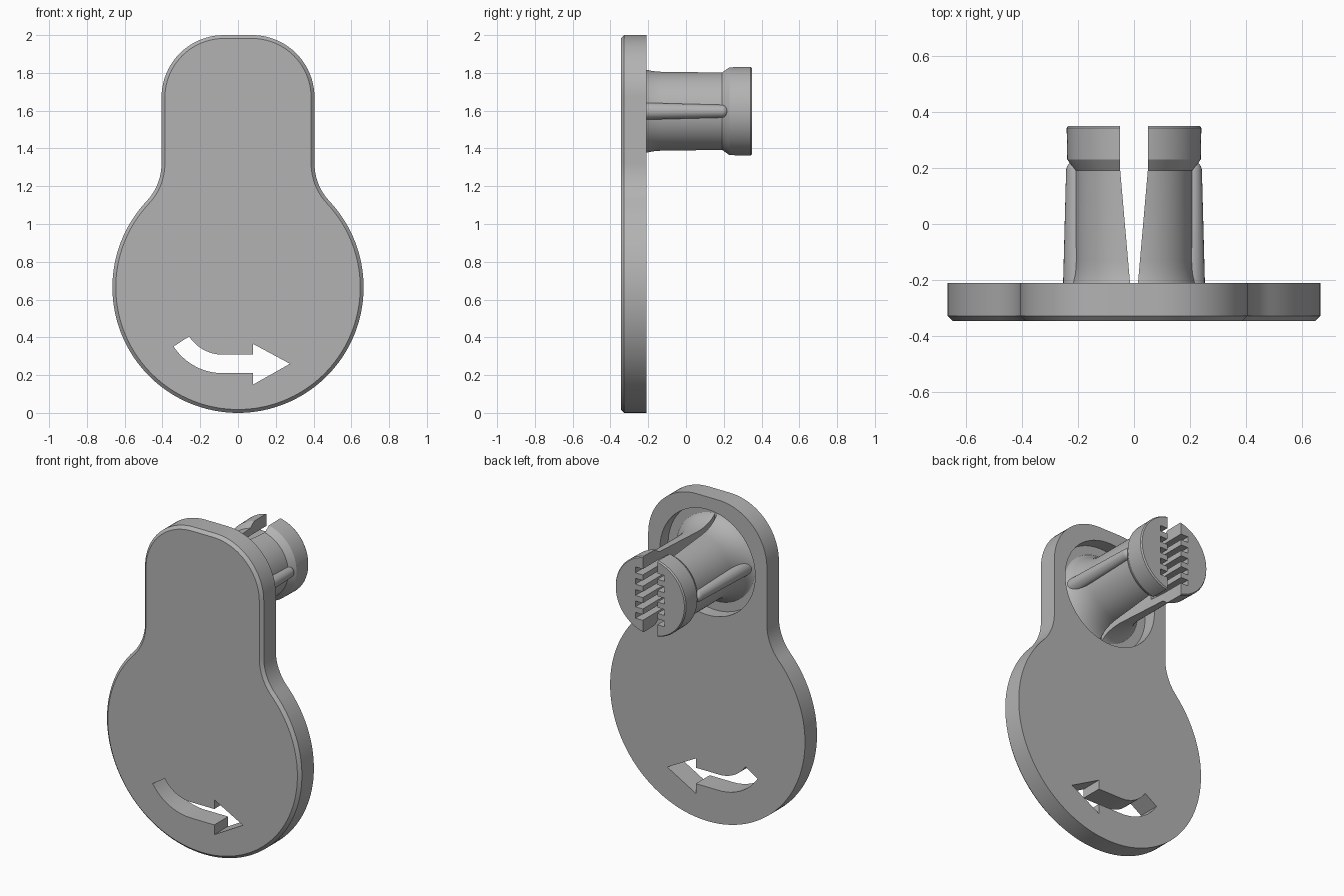
import bpy, bmesh
from math import sin, cos, pi, radians, atan2
from mathutils import Matrix, Vector

cube = bpy.data.objects.get("Cube")
if cube:
    bpy.data.objects.remove(cube, do_unlink=True)

AXIS_Z = 1.597                      # height of the peg axis
BACK, FRONT = -0.21, -0.345         # plate faces
FLOOR = -0.29                       # bottom of the recess

grey = bpy.data.materials.new("plain_grey")
grey.use_nodes = True
COLOUR = (0.45, 0.45, 0.45, 1)
grey.diffuse_color = COLOUR
grey.node_tree.nodes["Principled BSDF"].inputs["Base Color"].default_value = COLOUR


def finish(name, bm):
    bmesh.ops.recalc_face_normals(bm, faces=bm.faces)
    mesh = bpy.data.meshes.new(name)
    bm.to_mesh(mesh)
    bm.free()
    mesh.materials.append(grey)
    obj = bpy.data.objects.new(name, mesh)
    bpy.context.scene.collection.objects.link(obj)
    return obj


def arc(cx, cz, r, start, end, steps):
    """Points along an arc, angles in radians."""
    angles = [start + (end - start) * i / steps for i in range(steps + 1)]
    return [(cx + r * cos(a), cz + r * sin(a)) for a in angles]


def prism(name, points, y0, y1, chamfer=0):
    """Outline in x, z pushed from y0 to y1, with an optional chamfer at y0."""
    bm = bmesh.new()
    face = bm.faces.new([bm.verts.new((x, y0, z)) for x, z in points])
    rim = list(face.edges)
    result = bmesh.ops.extrude_face_region(bm, geom=[face], use_keep_orig=True)
    moved = [v for v in result["geom"] if isinstance(v, bmesh.types.BMVert)]
    bmesh.ops.translate(bm, verts=moved, vec=(0, y1 - y0, 0))
    bmesh.ops.recalc_face_normals(bm, faces=bm.faces)
    if chamfer:
        bmesh.ops.bevel(bm, geom=rim, offset=chamfer, segments=1,
                        affect='EDGES', clamp_overlap=False)
    return finish(name, bm)


def lathe(name, profile, sides, cx=0):
    """Closed solid of rings (y, radius) around an axis along y."""
    bm = bmesh.new()
    rings = [[bm.verts.new((cx + r * cos(2 * pi * i / sides), y,
                            AXIS_Z + r * sin(2 * pi * i / sides)))
              for i in range(sides)] for y, r in profile]
    for a, b in zip(rings, rings[1:]):
        for i in range(sides):
            j = (i + 1) % sides
            bm.faces.new((a[i], a[j], b[j], b[i]))
    bm.faces.new(rings[0])
    bm.faces.new(rings[-1])
    return finish(name, bm)


def box(name, x, y, z, sx, sy, sz):
    bm = bmesh.new()
    bmesh.ops.create_cube(bm, size=1, matrix=Matrix.Translation((x, y, z))
                          @ Matrix.Diagonal((sx, sy, sz, 1)))
    return finish(name, bm)


def combine(obj, tools, operation):
    """Apply a boolean for each tool and remove the tools."""
    for tool in tools:
        tool.hide_render = True
        mod = obj.modifiers.new("cut", 'BOOLEAN')
        mod.operation, mod.object, mod.solver = operation, tool, 'EXACT'
    graph = bpy.context.evaluated_depsgraph_get()
    mesh = bpy.data.meshes.new_from_object(obj.evaluated_get(graph))
    obj.modifiers.clear()
    obj.data = mesh
    for tool in tools:
        bpy.data.objects.remove(tool, do_unlink=True)


def smooth(obj):
    obj.data.shade_smooth()
    obj.data.set_sharp_from_angle(angle=radians(28))


# Plate: round body, filleted into a neck with a rounded top
R, NECK, SHOULDER = 0.665, 0.405, 1.32
d = SHOULDER - R
fillet = (R * R - NECK * NECK - d * d) / (2 * (NECK - R))
blend = atan2(d, NECK + fillet)
half = arc(0, R, R, -pi / 2, blend, 48)
half += arc(NECK + fillet, SHOULDER, fillet, pi + blend, pi, 12)[1:]
half += arc(0.075, 1.67, 0.33, 0, pi / 2, 20)
outline = half + [(-x, z) for x, z in reversed(half[1:])]
plate = prism("plate", outline, FRONT, BACK, 0.018)

# Curved arrow opening and the round recess behind the neck
lower = arc(-0.08, 0.521, 0.311, radians(213), radians(270), 12)
upper = arc(-0.08, 0.521, 0.213, radians(270), radians(213), 12)
head = [(0.08, 0.21), (0.08, 0.15), (0.275, 0.26), (0.08, 0.365), (0.08, 0.308)]
arrow = prism("arrow_cutter", lower + head + upper, -0.5, 0)
recess = lathe("recess_cutter", [(FLOOR, 0.325), (0, 0.325)], 80)
combine(plate, [arrow, recess], 'DIFFERENCE')
smooth(plate)

# Peg: flared root, shaft and snap head
flare = [(-0.13 - 0.17 * sin(t), 0.21 + 0.09 * (1 - cos(t)))
         for t in [pi / 2 * i / 10 for i in range(10, -1, -1)]]
peg = lathe("split_peg", flare + [(0.19, 0.21), (0.23, 0.238),
                                  (0.342, 0.24), (0.35, 0.234)], 80)

# Side ribs with rounded ends
tip = [(0.19 + 0.034 * sin(t), 0.034 * cos(t))
       for t in [pi / 2 * i / 7 for i in range(7)]]
ribs = [lathe("rib", [(-0.3, 0.047)] + tip, 24, side * 0.208) for side in (-1, 1)]
combine(peg, ribs, 'UNION')

# Tapered slot between the two halves, with a row of notches on both sides
bm = bmesh.new()
wall = [(0.007, FLOOR - 0.002), (0.05, 0.2), (0.05, 0.5)]
loop = wall + [(-x, y) for x, y in reversed(wall)]
base = bm.faces.new([bm.verts.new((x, y, AXIS_Z - 0.4)) for x, y in loop])
top = bmesh.ops.extrude_face_region(bm, geom=[base], use_keep_orig=True)
bmesh.ops.translate(bm, vec=(0, 0, 0.8),
                    verts=[v for v in top["geom"] if isinstance(v, bmesh.types.BMVert)])
slot = finish("slot_cutter", bm)
notches = [box("notch_cutter", 0, 0.3, AXIS_Z + 0.07 * k, 0.2, 0.4, 0.036)
           for k in range(-2, 3)]
combine(peg, [slot] + notches, 'DIFFERENCE')
smooth(peg)
